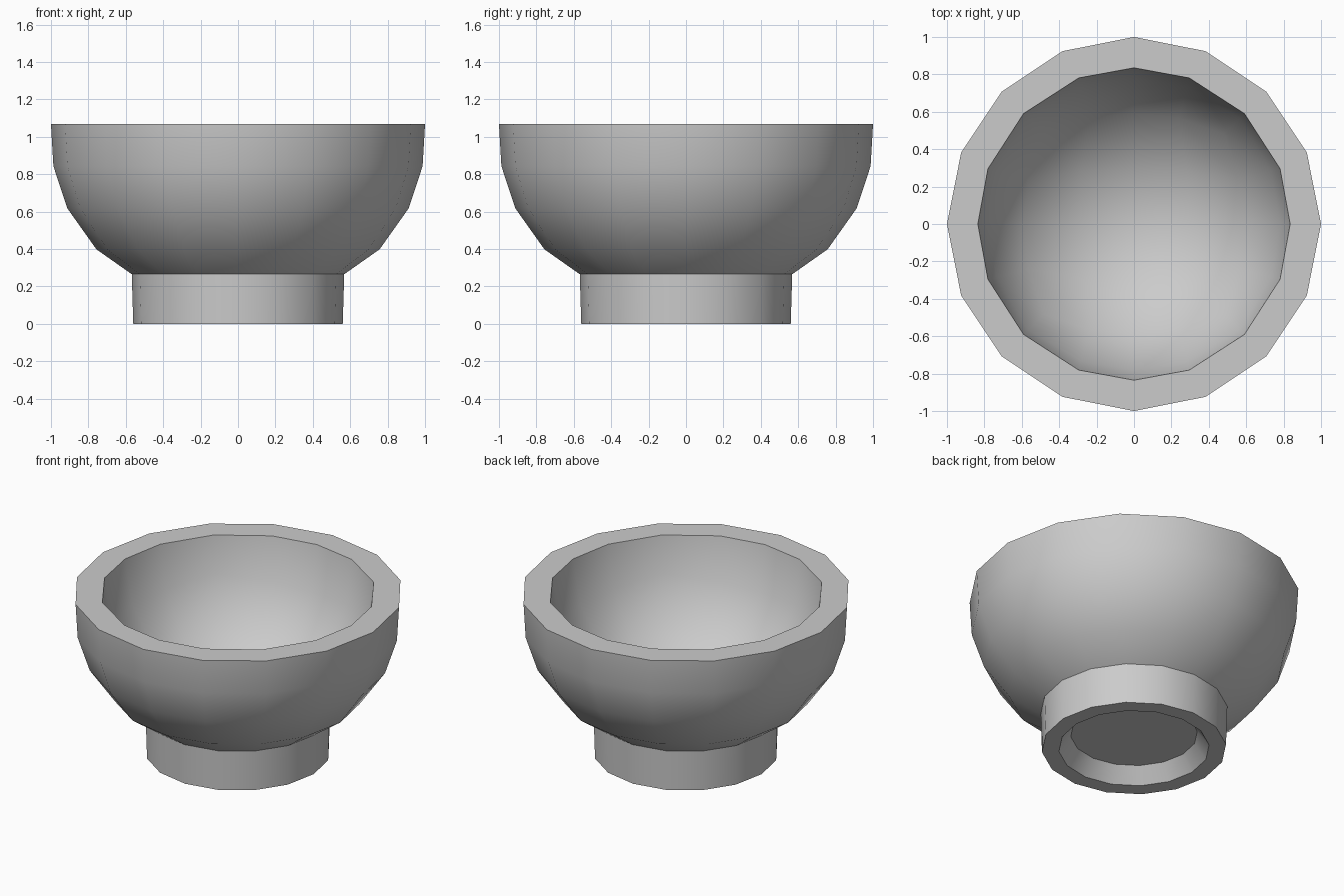
import bpy, bmesh
from math import cos, sin, tau, radians, atan2, sqrt

if "Cube" in bpy.data.objects:
    bpy.data.objects.remove(bpy.data.objects["Cube"])

SIDES = 16
RIM_Z, HOLLOW_R = 1.067, 0.835

# Outer section (radius, height): recess, foot, wall, rim
profile = [
    (0.385, 0.10), (0.457, 0), (0.56, 0), (0.568, 0.265),
    (0.757, 0.398), (0.913, 0.618), (0.987, 0.843), (1.0, RIM_Z),
]


def spherify(p):
    """Rounds a point of a gridded cube onto the unit sphere."""
    def axis(a, b, c):
        return a * sqrt(1 - b * b / 2 - c * c / 2 + b * b * c * c / 3)
    x, y, z = p
    return axis(x, y, z), axis(y, z, x), axis(z, x, y)


def join_rings(bm, low, high):
    for i in range(SIDES):
        j = (i + 1) % SIDES
        bm.faces.new((low[i], low[j], high[j], high[i]))


bm = bmesh.new()

# Hollow: lower half of a rounded cube, four cells per side
bmesh.ops.create_cube(bm, size=2)
bmesh.ops.subdivide_edges(bm, edges=bm.edges[:], cuts=3, use_grid_fill=True)
bmesh.ops.delete(bm, geom=[v for v in bm.verts if v.co.z > 0.01], context='VERTS')
for v in bm.verts:
    x, y, z = spherify(v.co)
    v.co = (HOLLOW_R * x, HOLLOW_R * y, RIM_Z + HOLLOW_R * z)
inner_rim = sorted((v for v in bm.verts if v.is_boundary),
                   key=lambda v: (atan2(v.co.y, v.co.x) + 0.01) % tau)

# Outer bowl and foot
rings = [[bm.verts.new((r * cos(tau * i / SIDES), r * sin(tau * i / SIDES), z))
          for i in range(SIDES)] for r, z in profile]
bm.faces.new(rings[0])
for low, high in zip(rings, rings[1:]):
    join_rings(bm, low, high)

# Flat rim
join_rings(bm, rings[-1], inner_rim)

bmesh.ops.recalc_face_normals(bm, faces=bm.faces[:])
mesh = bpy.data.meshes.new("footed_bowl")
bm.to_mesh(mesh)
bm.free()
bowl = bpy.data.objects.new("footed_bowl", mesh)
bpy.context.collection.objects.link(bowl)

# Smooth walls with crisp rim and foot
bpy.context.view_layer.objects.active = bowl
bowl.select_set(True)
bpy.ops.object.shade_smooth_by_angle(angle=radians(35))
